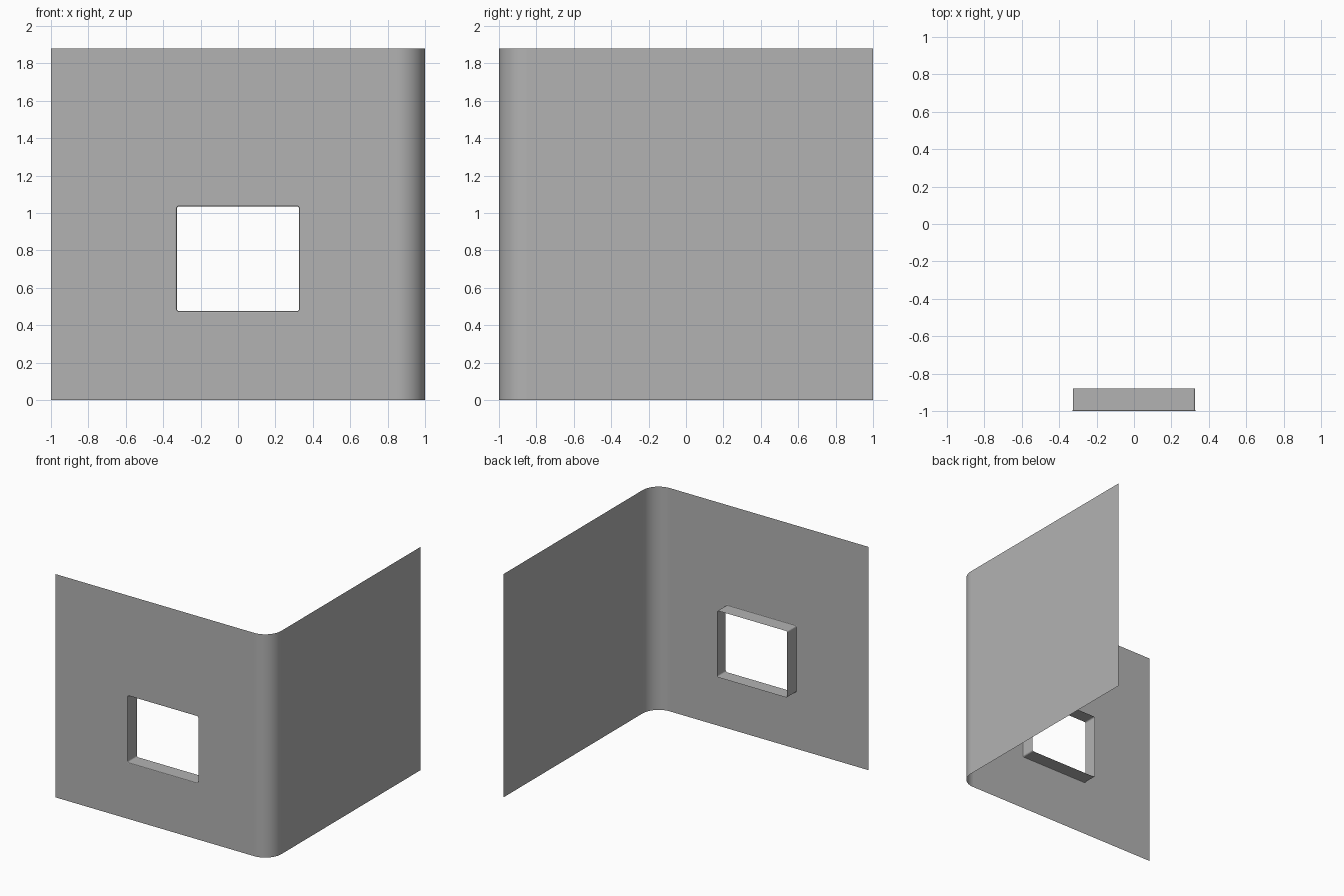
import bpy, bmesh, math

cube = bpy.data.objects.get("Cube")
if cube:
    bpy.data.objects.remove(cube)

HEIGHT = 1.88
BEND = 0.15          # radius of the rounded wall corner
CENTRE_Z = 0.755     # middle of the window opening

grey = bpy.data.materials.new("wall grey")
grey.use_nodes = True
colour = (0.45, 0.45, 0.45, 1)
grey.diffuse_color = colour
grey.node_tree.nodes["Principled BSDF"].inputs["Base Color"].default_value = colour


def finish(bm, name):
    mesh = bpy.data.meshes.new(name)
    bm.to_mesh(mesh)
    bm.free()
    mesh.materials.append(grey)
    obj = bpy.data.objects.new(name, mesh)
    bpy.context.collection.objects.link(obj)
    return obj


def opening(half_w, half_h, radius, steps=4):
    """Rounded rectangle outline of the window as (x, z) points."""
    points = []
    for quarter, (sx, sz) in enumerate([(1, 1), (-1, 1), (-1, -1), (1, -1)]):
        for i in range(steps + 1):
            a = math.pi / 2 * (quarter + i / steps)
            points.append((sx * (half_w - radius) + radius * math.cos(a),
                           CENTRE_Z + sz * (half_h - radius) + radius * math.sin(a)))
    return points


def loop_edges(bm, verts):
    return [bm.edges.new((v, verts[i - 1])) for i, v in enumerate(verts)]


# Front wall with the window opening
bm = bmesh.new()
right = 1 - BEND
outline = [(-1, 0), (right, 0), (right, HEIGHT), (-1, HEIGHT)]
edges = []
for ring in (outline, opening(0.333, 0.286, 0.018)):
    edges += loop_edges(bm, [bm.verts.new((x, -1, z)) for x, z in ring])
bmesh.ops.triangle_fill(bm, edges=edges, use_beauty=True, normal=(0, -1, 0))
finish(bm, "front_wall")

# Side wall and the rounded corner, swept up from a floor profile
def upright_sheet(name, path, smooth):
    bm = bmesh.new()
    columns = [[bm.verts.new((x, y, z)) for z in (0, HEIGHT)] for x, y in path]
    for a, b in zip(columns, columns[1:]):
        bm.faces.new((a[0], b[0], b[1], a[1])).smooth = smooth
    return finish(bm, name)


upright_sheet("side_wall", [(1, -1 + BEND), (1, 1)], False)
SEGMENTS = 16
arc = [(right + BEND * math.sin(math.pi / 2 * i / SEGMENTS),
        -1 + BEND - BEND * math.cos(math.pi / 2 * i / SEGMENTS))
       for i in range(SEGMENTS + 1)]
upright_sheet("corner_bend", arc, True)

# Window sleeve reaching back from the opening, with a small eased front lip
bm = bmesh.new()
rings = []
for y, inset in [(-1, 0), (-0.998, 0.004), (-0.994, 0.006), (-0.88, 0.006)]:
    rings.append([bm.verts.new((x, y, z))
                  for x, z in opening(0.333 - inset, 0.286 - inset, 0.018 - inset)])
for front, back in zip(rings, rings[1:]):
    for i in range(len(front)):
        bm.faces.new((front[i - 1], back[i - 1], back[i], front[i]))
bmesh.ops.recalc_face_normals(bm, faces=bm.faces)
finish(bm, "window_sleeve")
